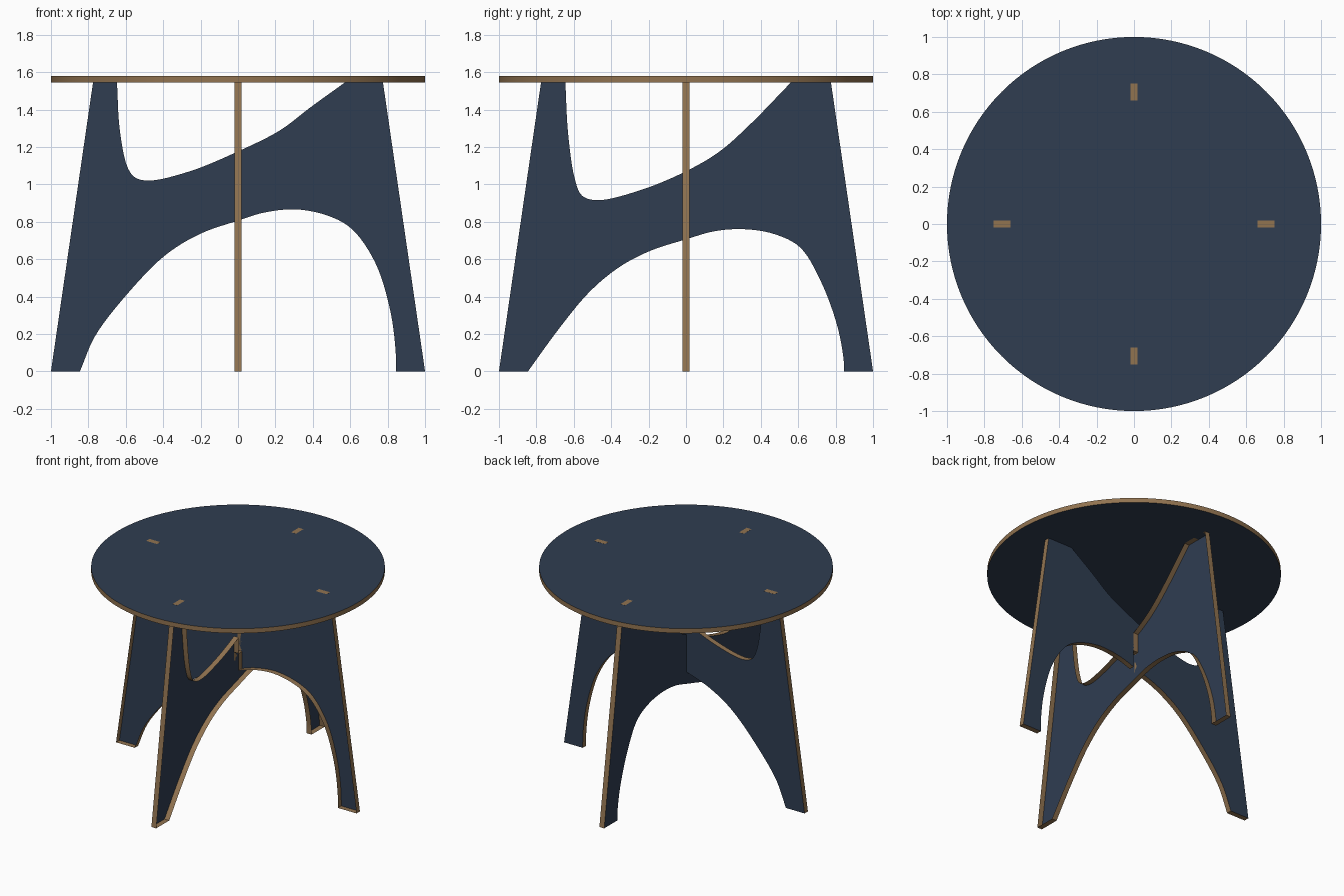
import bpy, bmesh, math
from mathutils import Vector

if "Cube" in bpy.data.objects:
    bpy.data.objects.remove(bpy.data.objects["Cube"])

T = 0.02                 # half thickness of the boards
Z_UNDER, Z_TOP = 1.545, 1.58
Z_LAP = 0.94             # height where the two half-lap slots meet


def material(name, rgb):
    m = bpy.data.materials.new(name)
    m.diffuse_color = (*rgb, 1)
    m.use_nodes = True
    m.node_tree.nodes["Principled BSDF"].inputs["Base Color"].default_value = m.diffuse_color
    return m


NAVY = material("navy laminate", (0.029, 0.047, 0.083))
PLY = material("plywood edge", (0.285, 0.172, 0.081))


def finish(bm, name):
    me = bpy.data.meshes.new(name)
    for f in bm.faces:
        f.smooth = True
    bm.to_mesh(me)
    bm.free()
    me.materials.append(NAVY)
    me.materials.append(PLY)
    me.set_sharp_from_angle(angle=math.radians(30))
    ob = bpy.data.objects.new(name, me)
    bpy.context.collection.objects.link(ob)
    return ob


def spline(pts, steps=6):
    """Smooth curve through the points (centripetal Catmull-Rom)."""
    p = [Vector(q) for q in pts]
    p = [2 * p[0] - p[1]] + p + [2 * p[-1] - p[-2]]
    out = []
    for a, b, c, d in zip(p, p[1:], p[2:], p[3:]):
        t1 = (b - a).length ** 0.5
        t2 = t1 + (c - b).length ** 0.5
        t3 = t2 + (d - c).length ** 0.5
        for i in range(steps):
            t = t1 + (t2 - t1) * i / steps
            a1 = a * ((t1 - t) / t1) + b * (t / t1)
            a2 = b * ((t2 - t) / (t2 - t1)) + c * ((t - t1) / (t2 - t1))
            a3 = c * ((t3 - t) / (t3 - t2)) + d * ((t - t2) / (t3 - t2))
            b1 = a1 * ((t2 - t) / t2) + a2 * (t / t2)
            b2 = a2 * ((t3 - t) / (t3 - t1)) + a3 * ((t - t1) / (t3 - t1))
            out.append(b1 * ((t2 - t) / (t2 - t1)) + b2 * ((t - t1) / (t2 - t1)))
    return [(v.x, v.y) for v in out + [p[-2]]]


def slot(curve):
    """Cut the half-lap slot into a left-to-right curve."""
    left = [q for q in curve if q[0] < -T - 0.004]
    right = [q for q in curve if q[0] > T + 0.004]
    (x0, z0), (x1, z1) = left[-1], right[0]
    at = lambda x: z0 + (z1 - z0) * (x - x0) / (x1 - x0)
    return left + [(-T, at(-T)), (-T, Z_LAP), (T, Z_LAP), (T, at(T))] + right


def leg_panel(name, lower, upper, place):
    """Board outline with tenons; one broad face plus its plywood rim."""
    tip = Z_TOP + 0.0005
    tenon = [(0.75, Z_UNDER), (0.75, tip), (0.66, tip), (0.66, Z_UNDER)]
    outline = [(-1, 0)] + lower + [(1, 0), (0.775, Z_UNDER)] + tenon
    outline += upper[::-1] + [(-x, z) for x, z in tenon[::-1]] + [(-0.775, Z_UNDER)]
    bm = bmesh.new()
    back = [bm.verts.new(place(u, T, z)) for u, z in outline]
    front = [bm.verts.new(place(u, -T, z)) for u, z in outline]
    bm.faces.new(back[::-1])
    n = len(outline)
    for i in range(n):
        j = (i + 1) % n
        f = bm.faces.new((front[i], front[j], back[j], back[i]))
        f.material_index = 1
    return finish(bm, name)


# Side-to-side leg board, slotted from below
low = [(-.845, 0), (-.765, .187), (-.604, .40), (-.39, .62), (-.203, .735),
       (0, .806), (.144, .85), (.315, .866), (.49, .829), (.61, .76),
       (.733, .583), (.813, .33), (.842, .118), (.845, 0)]
up = [(-.647, Z_UNDER), (-.632, 1.29), (-.59, 1.09), (-.55, 1.037),
      (-.476, 1.02), (-.257, 1.07), (0, 1.176), (.225, 1.289),
      (.385, 1.41), (.572, Z_UNDER)]
leg_panel("side_leg_panel", slot(spline(low)), spline(up),
          lambda u, t, z: (u, t, z))

# Front-to-back leg board, slotted from above
low = [(-.845, 0), (-.674, .235), (-.513, .428), (-.353, .56), (-.19, .645),
       (0, .706), (.155, .75), (.315, .76), (.476, .733), (.61, .663),
       (.717, .49), (.807, .25), (.842, .07), (.845, 0)]
up = [(-.645, Z_UNDER), (-.63, 1.267), (-.594, 1.027), (-.556, .94),
      (-.476, .915), (-.246, .968), (0, 1.07), (.18, 1.176),
      (.342, 1.32), (.561, Z_UNDER)]
leg_panel("front_back_leg_panel", spline(low), slot(spline(up)),
          lambda u, t, z: (-t, u, z))

# Round table top with a plywood edge
bm = bmesh.new()
bmesh.ops.create_cone(bm, cap_ends=True, segments=128, radius1=1, radius2=1,
                      depth=Z_TOP - Z_UNDER)
bmesh.ops.translate(bm, verts=bm.verts, vec=(0, 0, (Z_TOP + Z_UNDER) / 2))
for f in bm.faces:
    f.material_index = 0 if abs(f.normal.z) > 0.5 else 1
finish(bm, "table_top")
